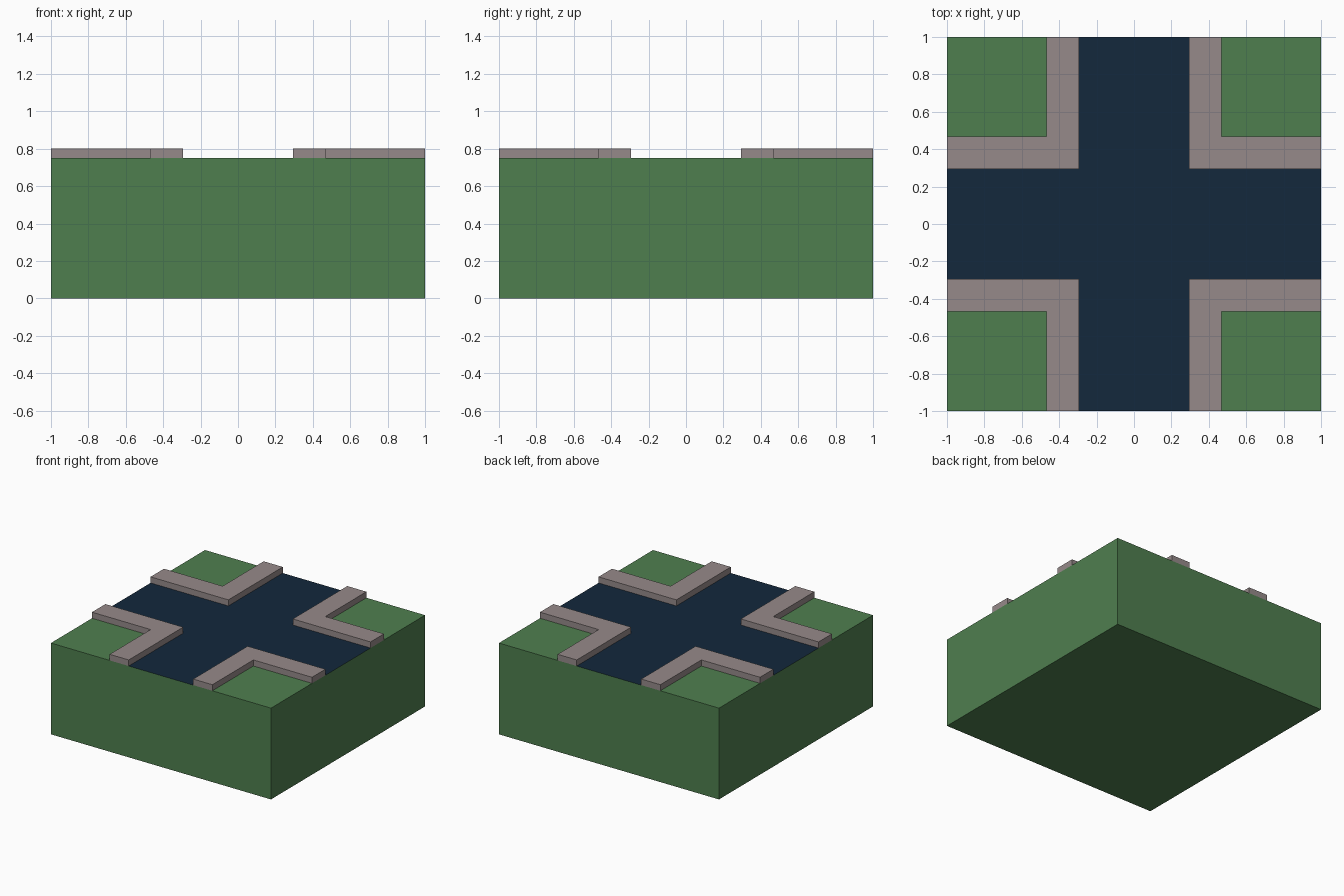
import bpy, bmesh

if "Cube" in bpy.data.objects:
    bpy.data.objects.remove(bpy.data.objects["Cube"])

ROAD, CURB, HALF = 0.293, 0.467, 1.0   # half road width, outer curb edge, half tile
TOP, CURB_TOP = 0.75, 0.80


def material(name, rgb):
    m = bpy.data.materials.new(name)
    m.diffuse_color = [((c / 255 + 0.055) / 1.055) ** 2.4 for c in rgb] + [1]
    m.use_nodes = True
    m.node_tree.nodes["Principled BSDF"].inputs["Base Color"].default_value = m.diffuse_color
    return m


def make_object(name, bm, mat):
    bmesh.ops.recalc_face_normals(bm, faces=bm.faces)
    me = bpy.data.meshes.new(name)
    bm.to_mesh(me)
    bm.free()
    me.materials.append(mat)
    ob = bpy.data.objects.new(name, me)
    bpy.context.collection.objects.link(ob)
    return ob


def split_at_road(bm):
    for axis in ((1, 0, 0), (0, 1, 0)):
        for side in (-1, 1):
            bmesh.ops.bisect_plane(bm, geom=bm.verts[:] + bm.edges[:] + bm.faces[:],
                                   plane_co=[a * side * ROAD for a in axis], plane_no=axis)


def on_road(face):
    c = face.calc_center_median()
    return min(abs(c.x), abs(c.y)) < ROAD


green = material("grass_green", (79, 127, 79))
stone = material("curb_grey", (150, 138, 138))
asphalt = material("road_navy", (19, 40, 60))

# Ground block, with its top left open where the road fits
bm = bmesh.new()
bmesh.ops.create_cube(bm, size=1)
for v in bm.verts:
    v.co = (v.co.x * 2, v.co.y * 2, (v.co.z + 0.5) * TOP)
split_at_road(bm)
cut = [f for f in bm.faces if abs(f.calc_center_median().z - TOP) < 1e-4 and on_road(f)]
bmesh.ops.delete(bm, geom=cut, context='FACES')
make_object("ground_block", bm, green)

# Flush crossroad surface
bm = bmesh.new()
bmesh.ops.create_grid(bm, x_segments=1, y_segments=1, size=HALF)
for v in bm.verts:
    v.co.z = TOP
split_at_road(bm)
bmesh.ops.delete(bm, geom=[f for f in bm.faces if not on_road(f)], context='FACES')
road = make_object("crossroad", bm, asphalt)
if road.data.polygons[0].normal.z < 0:
    road.data.flip_normals()

# Raised L-shaped curb around each corner lawn
profile = [(ROAD, ROAD), (HALF, ROAD), (HALF, CURB), (CURB, CURB), (CURB, HALF), (ROAD, HALF)]
for y_name, sy in (("front", -1), ("back", 1)):
    for x_name, sx in (("left", -1), ("right", 1)):
        bm = bmesh.new()
        face = bm.faces.new([bm.verts.new((x * sx, y * sy, TOP)) for x, y in profile])
        top = bmesh.ops.extrude_face_region(bm, geom=[face], use_keep_orig=True)["geom"]
        bmesh.ops.translate(bm, vec=(0, 0, CURB_TOP - TOP),
                            verts=[g for g in top if isinstance(g, bmesh.types.BMVert)])
        make_object(f"curb_{y_name}_{x_name}", bm, stone)
